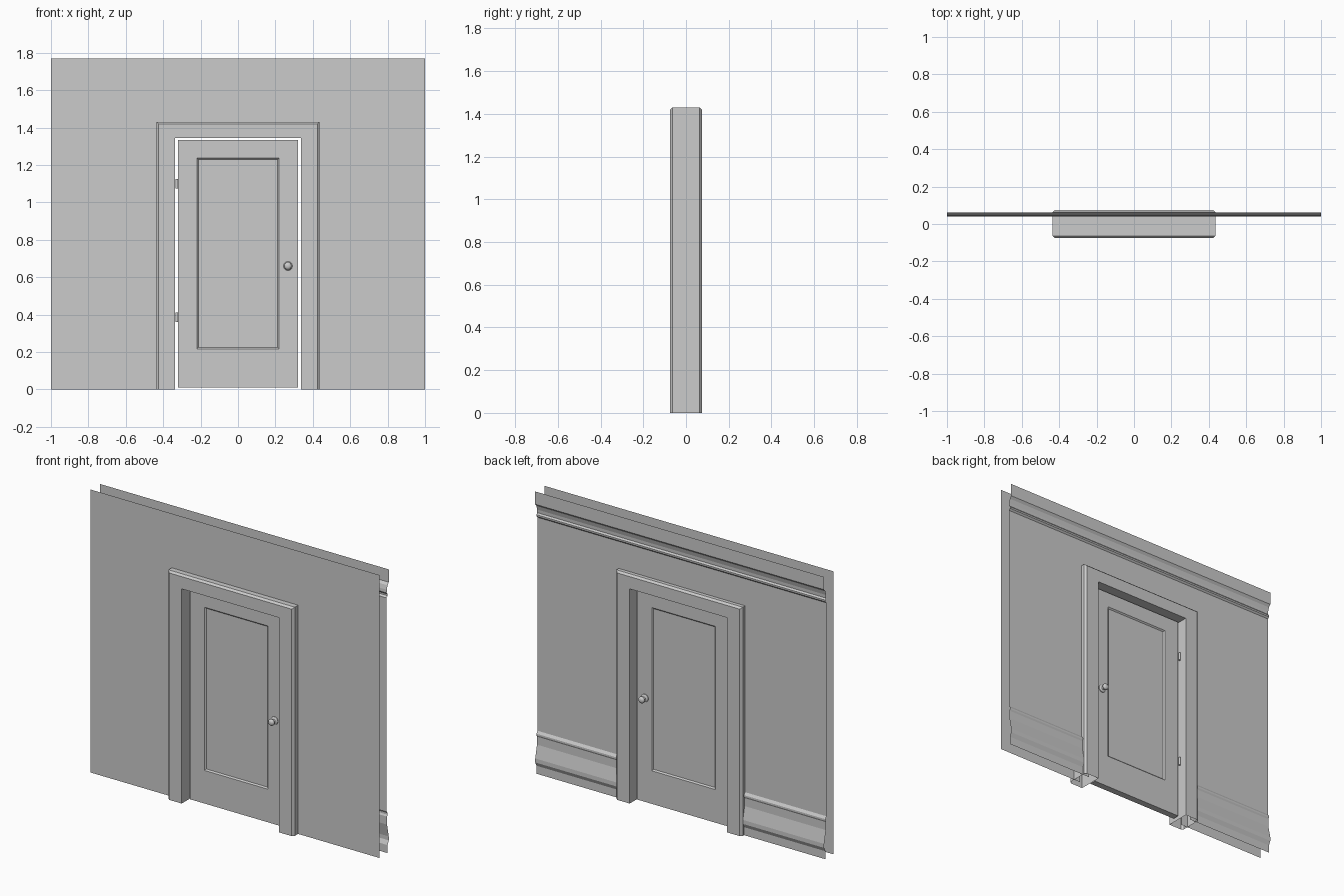
import bpy, bmesh, math
from mathutils import Vector

if "Cube" in bpy.data.objects:
    bpy.data.objects.remove(bpy.data.objects["Cube"])

DOOR_F, DOOR_B = -0.018, 0.024


def finish(name, bm, normals=True, smooth=False):
    if normals:
        bmesh.ops.recalc_face_normals(bm, faces=bm.faces)
    me = bpy.data.meshes.new(name)
    bm.to_mesh(me)
    bm.free()
    ob = bpy.data.objects.new(name, me)
    bpy.context.collection.objects.link(ob)
    if smooth:
        bpy.context.view_layer.objects.active = ob
        ob.select_set(True)
        bpy.ops.object.shade_smooth_by_angle(angle=math.radians(40))
        ob.select_set(False)
    return ob


def bridge(bm, rings, closed):
    """Quads between successive rings of points."""
    vs = [[bm.verts.new(p) for p in r] for r in rings]
    n = len(vs[0])
    for a, b in zip(vs, vs[1:]):
        for i in range(n if closed else n - 1):
            j = (i + 1) % n
            bm.faces.new((a[i], a[j], b[j], b[i]))
    return vs


def wall_sheet(name, profile, facing):
    """Profile of (y, z) run along x, leaving out the doorway below z = 1.39."""
    bm = bmesh.new()
    xs = (-1, -0.39, 0.39, 1)
    vs = [[bm.verts.new((x, y, z)) for y, z in profile] for x in xs]
    for c in range(3):
        for i in range(len(profile) - 1):
            if c == 1 and profile[i][1] < 1.389:
                continue
            f = (vs[c][i], vs[c + 1][i], vs[c + 1][i + 1], vs[c][i + 1])
            bm.faces.new(f if facing < 0 else f[::-1])
    bmesh.ops.delete(bm, geom=[v for v in bm.verts if not v.link_faces], context='VERTS')
    return finish(name, bm, normals=False)


# Walls: plain front sheet, back sheet with skirting and crown moulding
wall_sheet("front_wall", [(-0.03, 0), (-0.03, 1.39), (-0.03, 1.77)], -1)
wall_sheet("back_wall", [
    (0.05, 0), (0.05, 0.05), (0.062, 0.075), (0.062, 0.10), (0.045, 0.18),
    (0.045, 0.23), (0.05, 0.24), (0.05, 0.25), (0.04, 0.265), (0.04, 1.39),
    (0.04, 1.60), (0.05, 1.61), (0.05, 1.62), (0.042, 1.63), (0.043, 1.65),
    (0.05, 1.675), (0.062, 1.69), (0.062, 1.77)], 1)

# Door frame: chamfered section carried around the opening
section = [(0, -0.075), (0.087, -0.075), (0.1, -0.063),
           (0.1, 0.063), (0.087, 0.075), (0, 0.075)]
bm = bmesh.new()
bridge(bm, [
    [(-0.337 - d, y, 0) for d, y in section],
    [(-0.337 - d, y, 1.343 + d * 0.88) for d, y in section],
    [(0.337 + d, y, 1.343 + d * 0.88) for d, y in section],
    [(0.337 + d, y, 0) for d, y in section]], True)
finish("door_frame", bm)


# Door leaf with a recessed panel on both sides
def rect(x, z0, z1, y):
    return [(-x, y, z0), (x, y, z0), (x, y, z1), (-x, y, z1)]


bm = bmesh.new()
rings = bridge(bm, [
    rect(0.212, 0.225, 1.23, DOOR_F + 0.008), rect(0.22, 0.217, 1.238, DOOR_F),
    rect(0.321, 0.01, 1.333, DOOR_F), rect(0.321, 0.01, 1.333, DOOR_B),
    rect(0.22, 0.217, 1.238, DOOR_B), rect(0.212, 0.225, 1.23, DOOR_B - 0.008)], True)
bm.faces.new(rings[0])
bm.faces.new(rings[-1])
finish("door_leaf", bm)

# Turned knob with rose, one on each side
knob = [(0, 0), (0.024, 0), (0.024, 0.004), (0.019, 0.008), (0.010, 0.010),
        (0.009, 0.020), (0.015, 0.024), (0.020, 0.030), (0.020, 0.036),
        (0.015, 0.043), (0.007, 0.046), (0, 0.046)]
for name, y0, s in (("front_knob", DOOR_F, -1), ("back_knob", DOOR_B, 1)):
    bm = bmesh.new()
    rings = [[(0.267 + r * math.cos(t), y0 + s * h, 0.66 + r * math.sin(t))
              for r, h in knob] for t in (math.tau * k / 24 for k in range(25))]
    bridge(bm, rings, False)
    bmesh.ops.remove_doubles(bm, verts=bm.verts, dist=1e-5)
    finish(name, bm, smooth=True)

# Hinge barrels in the gap beside the door
for name, z in (("upper_hinge", 1.10), ("lower_hinge", 0.385)):
    bm = bmesh.new()
    bmesh.ops.create_cone(bm, cap_ends=True, segments=12, radius1=0.007,
                          radius2=0.007, depth=0.05)
    bmesh.ops.translate(bm, verts=bm.verts, vec=Vector((-0.328, DOOR_B + 0.003, z)))
    finish(name, bm, smooth=True)
